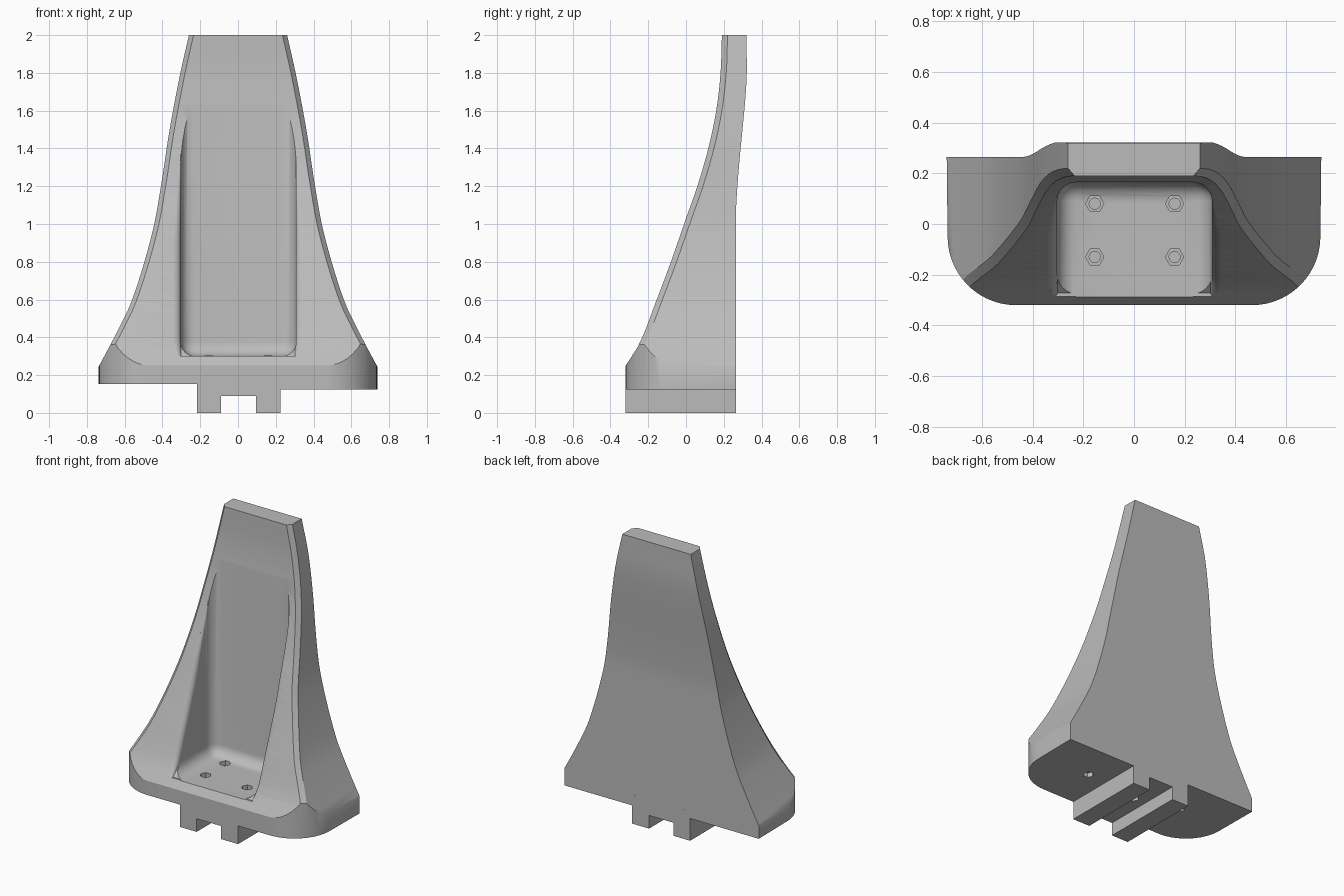
import bpy, bmesh, math

if "Cube" in bpy.data.objects:
    bpy.data.objects.remove(bpy.data.objects["Cube"])

grey = bpy.data.materials.new("plain grey")
grey.use_nodes = True
colour = (0.5, 0.5, 0.5, 1)
grey.diffuse_color = colour
grey.node_tree.nodes["Principled BSDF"].inputs["Base Color"].default_value = colour


def curve_at(table, z):
    """Smooth interpolation through (z, value) points."""
    def slope(i):
        a, b = table[max(i - 1, 0)], table[min(i + 1, len(table) - 1)]
        return (b[1] - a[1]) / (b[0] - a[0])
    i = 0
    while i < len(table) - 2 and z > table[i + 1][0]:
        i += 1
    (z0, v0), (z1, v1) = table[i], table[i + 1]
    h = z1 - z0
    t = (z - z0) / h
    return (v0 * (1 + 2 * t) * (1 - t) ** 2 + h * slope(i) * t * (1 - t) ** 2
            + v1 * t * t * (3 - 2 * t) + h * slope(i + 1) * t * t * (t - 1))


def loft(name, rings):
    """Closed solid through rings with equal point counts."""
    bm = bmesh.new()
    loops = [[bm.verts.new(p) for p in ring] for ring in rings]
    n = len(loops[0])
    bm.faces.new(loops[0])
    bm.faces.new(loops[-1])
    for a, b in zip(loops, loops[1:]):
        for i in range(n):
            j = (i + 1) % n
            bm.faces.new((a[i], a[j], b[j], b[i]))
    bmesh.ops.recalc_face_normals(bm, faces=bm.faces)
    mesh = bpy.data.meshes.new(name)
    bm.to_mesh(mesh)
    bm.free()
    mesh.materials.append(grey)
    ob = bpy.data.objects.new(name, mesh)
    bpy.context.collection.objects.link(ob)
    return ob


def box(name, x, y, z):
    return loft(name, [[(x[0], y[0], h), (x[1], y[0], h), (x[1], y[1], h), (x[0], y[1], h)] for h in z])


def drum(name, x, y, z, radius, sides):
    ring = [(x + radius * math.cos(math.tau * i / sides),
             y + radius * math.sin(math.tau * i / sides)) for i in range(sides)]
    return loft(name, [[(*p, h) for p in ring] for h in z])


def apply_modifier(ob, mod):
    bpy.context.view_layer.objects.active = ob
    bpy.ops.object.modifier_apply(modifier=mod.name)


def combine(ob, other, operation="DIFFERENCE"):
    mod = ob.modifiers.new("combine", "BOOLEAN")
    mod.operation, mod.solver, mod.object = operation, "EXACT", other
    apply_modifier(ob, mod)
    bpy.data.objects.remove(other)


# Outline curves against height: front surface, half width, back surface
front = [(.1, -.414), (.25, -.32), (.37, -.245), (.6, -.155), (.8, -.08), (1.03, 0),
         (1.2, .06), (1.4, .118), (1.6, .16), (1.8, .183), (2, .19)]
width = [(.1, .82), (.25, .735), (.42, .645), (.6, .56), (.95, .455), (1.2, .408),
         (1.5, .362), (1.8, .305), (2, .26)]
back = [(.1, .265), (1, .265), (1.1, .266), (1.3, .28), (1.75, .32), (2, .32)]


# Tall tapering body with chamfered front edges
def body_ring(z):
    f, w, b = (curve_at(t, z) for t in (front, width, back))
    half = [(w, b), (w, f + .03), (w - .025, f)]
    return [(x, y, z) for x, y in half] + [(-x, y, z) for x, y in reversed(half)]


steps = 38
body = loft("backrest_body", [body_ring(.1 + 1.9 * i / steps) for i in range(steps + 1)])

# Rounded front corners of the base
side, nose, radius = .735, -.32, .27
arc = [math.radians(90 * i / 14) for i in range(15)]
corner = [(side - radius + radius * math.cos(a), nose + radius - radius * math.sin(a)) for a in arc]
plan = [(side + .005, .4)] + corner + [(-x, y) for x, y in reversed(corner)] + [(-side - .005, .4)]
combine(body, loft("plan_cutter", [[(x, y, z) for x, y in plan] for z in (.125, 2.1)]), "INTERSECT")
combine(body, box("step_cutter", (-1, -.217), (-1, 1), (0, .153)))

# Softened rim along both sides of the pocket
arc = [math.radians(90 * i / 4) for i in range(5)]


def rim_ring(z):
    r = .04 * max(.05, min(1, (1.4 - z) / .5, (z - .27) / .1))
    f = curve_at(front, z)
    half = [(.302 + r * (1 - math.cos(a)), f + r * (1 - math.sin(a))) for a in reversed(arc)]
    half = [(half[0][0], f - .1)] + half
    return [(x, y, z) for x, y in half] + [(-x, y, z) for x, y in reversed(half)]


combine(body, loft("rim_cutter", [rim_ring(.302 + 1.07 * i / 24) for i in range(25)]))

# Deep pocket with rounded inner corners
pocket = box("pocket_cutter", (-.303, .308), (-.8, .165), (.3, 1.95))
bevel = pocket.modifiers.new("round", "BEVEL")
bevel.width, bevel.segments = .075, 6
apply_modifier(pocket, bevel)
combine(body, pocket)

# Forked tongue under the base
fork = [(-.217, 0), (-.09, 0), (-.09, .09), (.095, .09), (.095, 0), (.225, 0), (.225, .2), (-.217, .2)]
combine(body, loft("tongue", [[(x, y, z) for x, z in fork] for y in (nose, .265)]), "UNION")

# Screw holes in the pocket floor
for x in (-.155, .16):
    for y in (-.13, .08):
        combine(body, drum("hex_cutter", x, y, (.27, .35), .036, 6))
        combine(body, drum("bore_cutter", x, y, (.2, .28), .022, 16))

# Screw holes underneath
for x, z in ((-.37, .153), (.003, .09), (.37, .125)):
    combine(body, drum("hex_cutter", x, 0, (z - .05, z + .03), .034, 6))

bpy.ops.object.select_all(action="DESELECT")
body.select_set(True)
bpy.context.view_layer.objects.active = body
bpy.ops.object.shade_smooth_by_angle(angle=math.radians(33))
